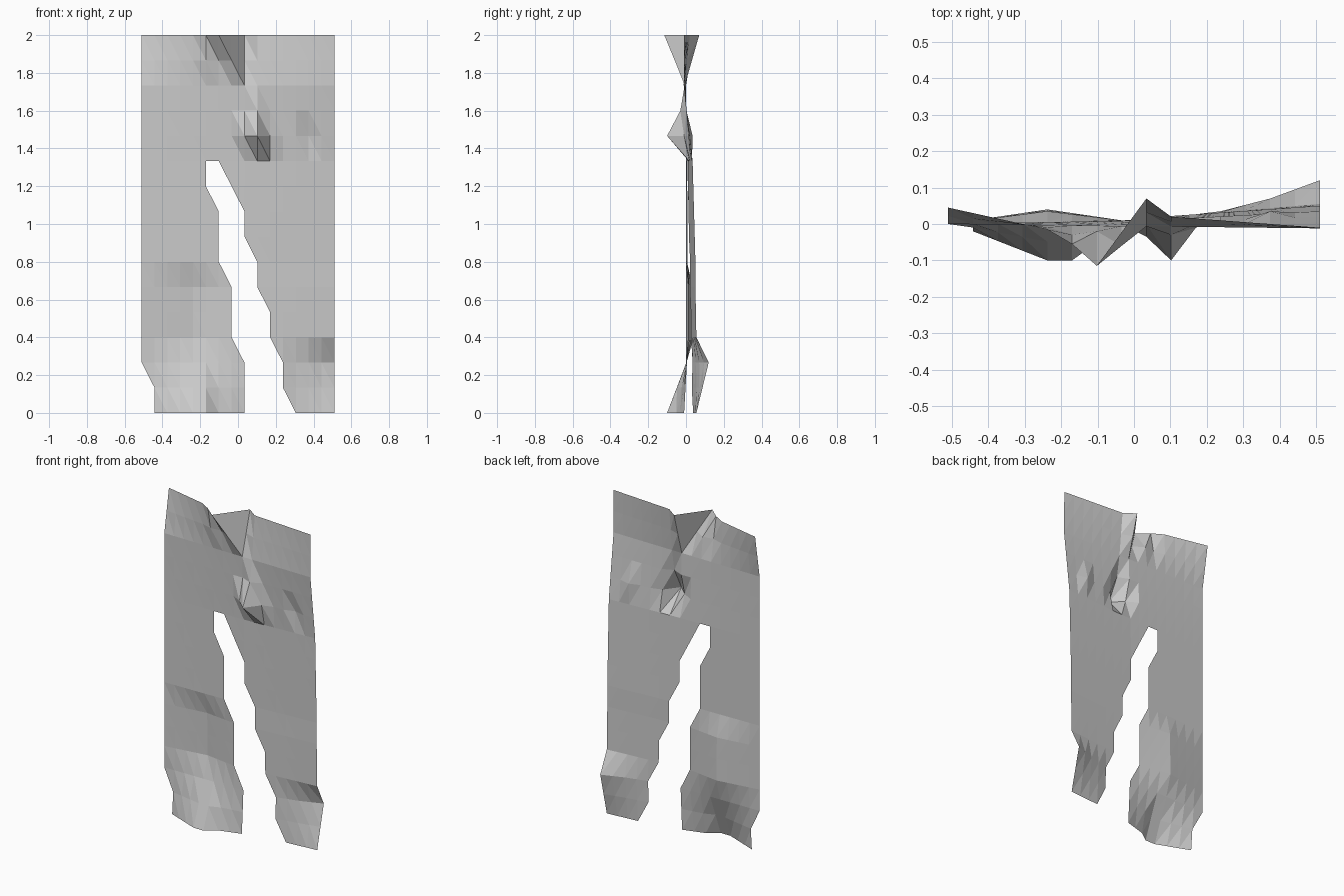
import bpy, bmesh

if "Cube" in bpy.data.objects:
    bpy.data.objects.remove(bpy.data.objects["Cube"])

N = 15                       # cells each way
W, H = 1.02, 2.0

# Key folds: row -> {column: y}; everything between is interpolated
FOLDS = {
    0: {1: -.02, 4: -.1, 5: -.1, 6: -.05, 8: -.01, 12: .038, 15: .055},
    2: {0: 0, 8: .005, 11: .035, 13: .07, 15: .12},
    3: {0: 0, 4: .04, 7: .01, 15: .055},
    5: {0: 0, 4: .035, 7: .01, 15: .05},
    6: {0: 0, 6: .008, 15: .05},
    10: {0: 0, 8: .01, 15: .035},
    13: {0: 0, 15: -.012},
    15: {0: .045, 4: -.015, 5: -.055, 6: -.115, 8: .07, 9: .02, 15: -.01},
}
# Single pulled points near the two creases
CREASES = {(6, 14): -.02, (7, 14): -.06, (8, 11): -.035,
           (9, 11): -.1, (9, 12): -.03, (10, 11): -.01, (13, 11): .035}


def lerp_keys(table, t, value):
    keys = sorted(table)
    t = max(t, keys[0])
    for a, b in zip(keys, keys[1:]):
        if t <= b:
            f = (t - a) / (b - a)
            return value(a) * (1 - f) + value(b) * f


def depth(i, j):
    if (i, j) in CREASES:
        return CREASES[i, j]
    return lerp_keys(FOLDS, j, lambda r: lerp_keys(FOLDS[r], i, FOLDS[r].get))


# The slit slants: each side steps one column every few rows
def in_left(i, j):
    return i <= 8 - j // 3 and i >= (j < 2)


def in_right(i, j):
    return i >= 12 - (j + 1) // 2 - (j == 10)


def kept(tri):
    return (min(j for i, j in tri) >= 10
            or all(in_left(*p) for p in tri) or all(in_right(*p) for p in tri))


# Hanging torn cloth, single sheet
bm = bmesh.new()
grid = {(i, j): bm.verts.new((-W / 2 + W * i / N, depth(i, j), H * j / N))
        for i in range(N + 1) for j in range(N + 1)}
for i in range(N):
    for j in range(N):
        bl, br, tl, tr = (i, j), (i + 1, j), (i, j + 1), (i + 1, j + 1)
        for tri in ((bl, br, tl), (br, tr, tl)):
            if kept(tri):
                bm.faces.new([grid[p] for p in tri])
bmesh.ops.delete(bm, geom=[v for v in bm.verts if not v.link_faces], context='VERTS')

mesh = bpy.data.meshes.new("torn_cloth")
bm.to_mesh(mesh)
bm.free()
bpy.context.collection.objects.link(bpy.data.objects.new("torn_cloth", mesh))
